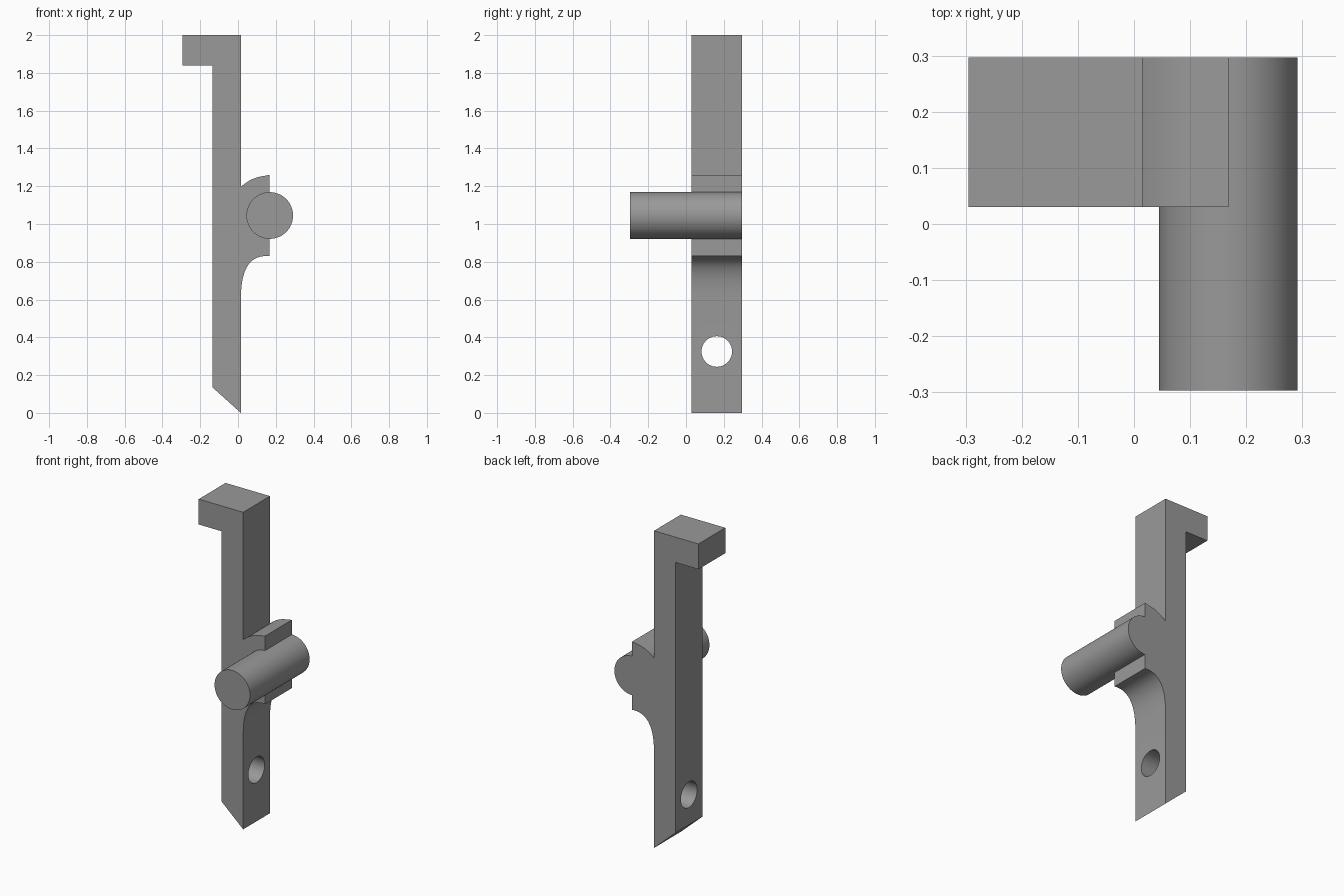
import bpy, bmesh, math
from mathutils import Vector, geometry

if "Cube" in bpy.data.objects:
    bpy.data.objects.remove(bpy.data.objects["Cube"])

grey = bpy.data.materials.new("plain grey")
grey.diffuse_color = (0.32, 0.32, 0.32, 1)
grey.use_nodes = True
grey.node_tree.nodes["Principled BSDF"].inputs["Base Color"].default_value = grey.diffuse_color

Y0, Y1 = 0.03, 0.297          # bar thickness
PIN = (0.168, 1.045)          # pin axis
PIN_R = 0.1235


def curve(a, b, c, d, n=14):
    pts = [Vector((x, z, 0)) for x, z in (a, b, c, d)]
    return [(p.x, p.y) for p in geometry.interpolate_bezier(*pts, n)]


def extrude_profile(name, pts, y0, y1):
    bm = bmesh.new()
    face = bm.faces.new([bm.verts.new((x, y0, z)) for x, z in pts])
    ext = bmesh.ops.extrude_face_region(bm, geom=[face])
    verts = [g for g in ext["geom"] if isinstance(g, bmesh.types.BMVert)]
    bmesh.ops.translate(bm, verts=verts, vec=(0, y1 - y0, 0))
    bmesh.ops.recalc_face_normals(bm, faces=bm.faces)
    me = bpy.data.meshes.new(name)
    bm.to_mesh(me)
    bm.free()
    me.materials.append(grey)
    ob = bpy.data.objects.new(name, me)
    bpy.context.collection.objects.link(ob)
    return ob


def boolean(ob, other, op):
    mod = ob.modifiers.new(op.lower(), 'BOOLEAN')
    mod.operation, mod.object, mod.solver = op, other, 'EXACT'
    bpy.context.view_layer.objects.active = ob
    bpy.ops.object.modifier_apply(modifier=mod.name)
    bpy.data.objects.remove(other)


# Hooked bar with slanted foot and flared boss
profile = [(-0.295, 2.0), (-0.295, 1.84), (-0.135, 1.84), (-0.135, 0.135), (0.015, 0.0)]
profile += curve((0.015, 0.6), (0.015, 0.76), (0.06, 0.84), (0.168, 0.83))
profile += curve((0.168, 1.26), (0.115, 1.25), (0.075, 1.25), (0.015, 1.197), 10)
profile += [(0.015, 2.0)]
latch = extrude_profile("latch_bar", profile, Y0, Y1)

# Round pin through the boss, flush with the back
ring = [(PIN[0] + PIN_R * math.cos(i * math.tau / 64),
         PIN[1] + PIN_R * math.sin(i * math.tau / 64)) for i in range(64)]
boolean(latch, extrude_profile("pin", ring, -0.297, Y1), 'UNION')

# Cross hole near the foot
bpy.ops.mesh.primitive_cylinder_add(vertices=48, radius=0.081, depth=1,
                                    location=(0, 0.163, 0.325),
                                    rotation=(0, math.pi / 2, 0))
hole = bpy.context.object
hole.name = "hole_cutter"
hole.hide_render = True
boolean(latch, hole, 'DIFFERENCE')

# Smooth the rounded faces, keep the corners crisp
bpy.ops.object.select_all(action='DESELECT')
latch.select_set(True)
bpy.context.view_layer.objects.active = latch
bpy.ops.object.shade_smooth_by_angle(angle=math.radians(25))
